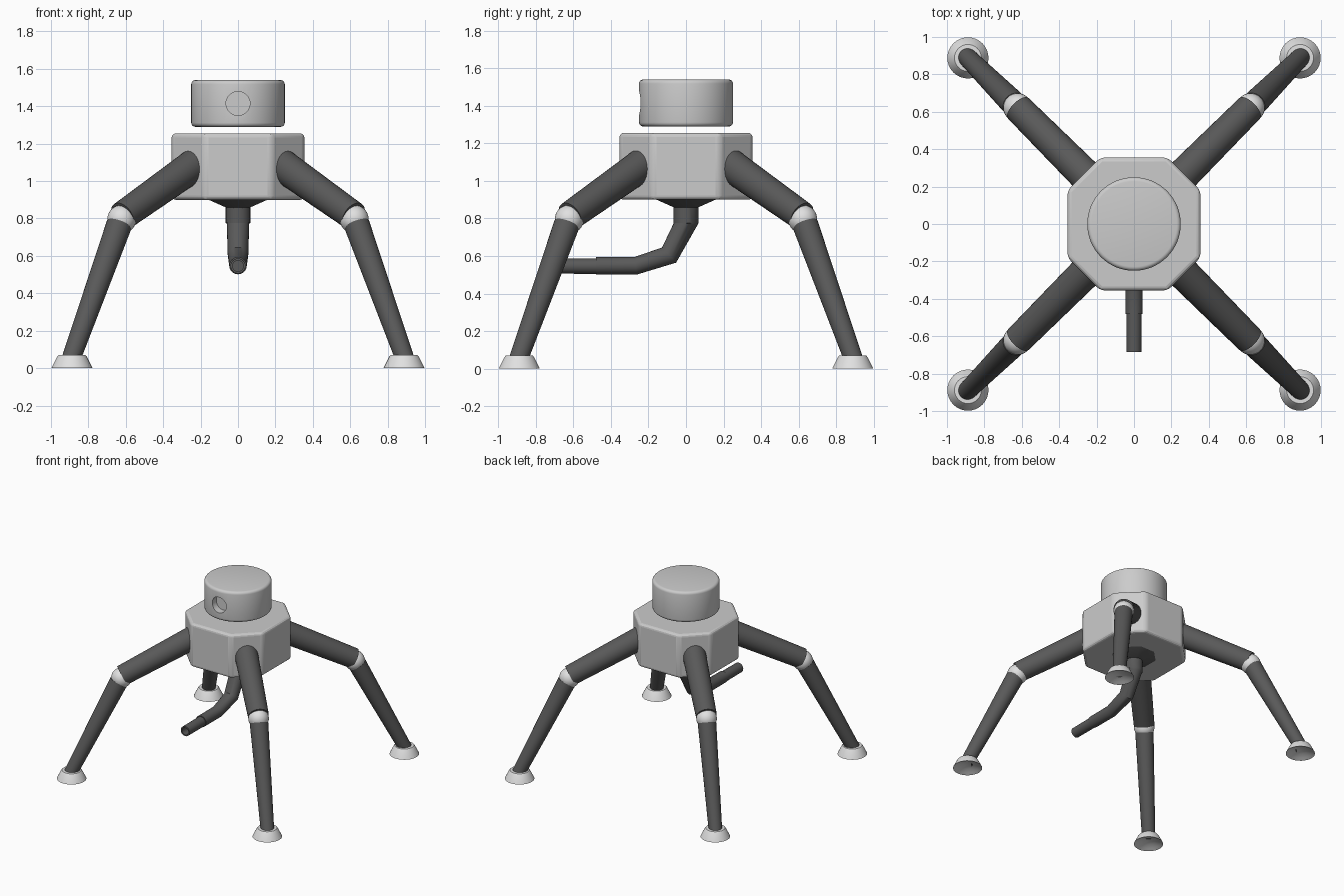
import bpy, bmesh, math
from mathutils import Vector

if "Cube" in bpy.data.objects:
    bpy.data.objects.remove(bpy.data.objects["Cube"])


def material(name, v):
    m = bpy.data.materials.new(name)
    m.diffuse_color = (v, v, v, 1)
    m.use_nodes = True
    m.node_tree.nodes["Principled BSDF"].inputs["Base Color"].default_value = m.diffuse_color
    return m


LIGHT = material("light grey shell", 0.6)
PALE = material("pale grey joints", 0.75)
DARK = material("dark grey limbs", 0.1)


def finish(name, bm, mat, smooth=True):
    bmesh.ops.recalc_face_normals(bm, faces=bm.faces[:])
    me = bpy.data.meshes.new(name)
    bm.to_mesh(me)
    bm.free()
    me.materials.append(mat)
    ob = bpy.data.objects.new(name, me)
    bpy.context.collection.objects.link(ob)
    bpy.ops.object.select_all(action='DESELECT')
    bpy.context.view_layer.objects.active = ob
    ob.select_set(True)
    if smooth:
        bpy.ops.object.shade_smooth_by_angle(angle=math.radians(40))
    return ob


def loft(name, rings, mat, closed=False):
    """Join rings of points; cap the ends, or close the loop."""
    bm = bmesh.new()
    vs = [[bm.verts.new(p) for p in r] for r in rings]
    n = len(vs[0])
    pairs = list(zip(vs, vs[1:])) + ([(vs[-1], vs[0])] if closed else [])
    for a, b in pairs:
        for i in range(n):
            j = (i + 1) % n
            bm.faces.new((a[i], a[j], b[j], b[i]))
    if not closed:
        bm.faces.new(vs[0])
        bm.faces.new(vs[-1])
    return finish(name, bm, mat)


def ring(c, axis, r, n=32, start=0.0):
    """Circle of points around an axis."""
    q = Vector((0, 0, 1)).rotation_difference(Vector(axis).normalized())
    return [Vector(c) + q @ Vector((r * math.cos(start + 2 * math.pi * i / n),
                                    r * math.sin(start + 2 * math.pi * i / n), 0))
            for i in range(n)]


def rod(name, p0, p1, r0, r1, mat):
    ax = Vector(p1) - Vector(p0)
    return loft(name, [ring(p0, ax, r0), ring(p1, ax, r1)], mat)


def lathe(name, c, profile, mat, n=32, start=0.0):
    return loft(name, [ring((c[0], c[1], z), (0, 0, 1), r, n, start) for r, z in profile], mat)


# eight-sided body with softened edges
A, B = 0.355, 0.18
outline = [(A, -B), (A, B), (B, A), (-B, A), (-A, B), (-A, -B), (-B, -A), (B, -A)]
body = loft("body", [[(x, y, z) for x, y in outline] for z in (0.90, 1.255)], LIGHT)
bev = body.modifiers.new("soft edges", 'BEVEL')
bev.width = 0.022
bev.segments = 3
bpy.ops.object.modifier_apply(modifier=bev.name)
bpy.ops.object.shade_smooth_by_angle(angle=math.radians(25))

# floating round head with a rounded rim
b = 0.022
arc = [math.radians(a) for a in (0, 22.5, 45, 67.5, 90)]
prof = [(0.25 - b + b * math.sin(t), 1.29 + b - b * math.cos(t)) for t in arc]
prof += [(0.25 - b + b * math.cos(t), 1.54 - b + b * math.sin(t)) for t in arc]
head = lathe("head", (0, 0), prof, LIGHT, 64)

# round eye socket cut into the front of the head
cutter = rod("eye_cutter", (0, -0.4, 1.415), (0, -0.19, 1.415), 0.064, 0.064, LIGHT)
cutter.hide_render = True
bpy.ops.object.select_all(action='DESELECT')
bpy.context.view_layer.objects.active = head
head.select_set(True)
cut = head.modifiers.new("eye socket", 'BOOLEAN')
cut.operation = 'DIFFERENCE'
cut.solver = 'EXACT'
cut.object = cutter
bpy.ops.object.modifier_apply(modifier=cut.name)
bpy.ops.object.shade_smooth_by_angle(angle=math.radians(40))
bpy.data.objects.remove(cutter)

# four legs
for sx, sy, tag in ((1, -1, "front_right"), (-1, -1, "front_left"),
                    (1, 1, "back_right"), (-1, 1, "back_left")):
    def at(d, z):
        return (sx * d, sy * d, z)
    rod(tag + "_upper_leg", at(0.20, 1.11), at(0.618, 0.813), 0.089, 0.078, DARK)
    rod(tag + "_lower_leg", at(0.635, 0.768), at(0.894, 0.045), 0.069, 0.05, DARK)
    # knee ball
    bm = bmesh.new()
    bmesh.ops.create_uvsphere(bm, u_segments=32, v_segments=16, radius=0.077)
    bmesh.ops.translate(bm, verts=bm.verts, vec=at(0.622, 0.795))
    finish(tag + "_knee", bm, PALE)
    # foot cup with a hollow underside
    lathe(tag + "_foot", at(0.888, 0)[:2],
          [(0.01, 0.03), (0.05, 0.024), (0.085, 0.011), (0.11, 0), (0.104, 0.012),
           (0.08, 0.06), (0.072, 0.07), (0.01, 0.072)], PALE)

# eight-sided hose mount under the body
lathe("hose_mount", (0, 0), [(0.17, 0.92), (0.17, 0.90), (0.06, 0.855)], DARK, 8, math.pi / 8)

# stepped, bent hose, hollow at its open end
path = [(0, 0.90, 0.066), (0, 0.775, 0.066), (0, 0.775, 0.060), (-0.09, 0.605, 0.055),
        (-0.268, 0.548, 0.047), (-0.48, 0.548, 0.046), (-0.48, 0.546, 0.041),
        (-0.685, 0.546, 0.04), (-0.685, 0.546, 0.029), (-0.60, 0.546, 0.029)]
tilt = [0, 0, 15, 47, 82, 90, 90, 90, 90, 90]
rings = []
for (y, z, r), t in zip(path, tilt):
    t = math.radians(t)
    side = Vector((0, math.cos(t), -math.sin(t)))
    rings.append([Vector((0, y, z)) + r * (Vector((1, 0, 0)) * math.cos(a) + side * math.sin(a))
                  for a in (2 * math.pi * i / 24 for i in range(24))])
loft("hose", rings, DARK)
